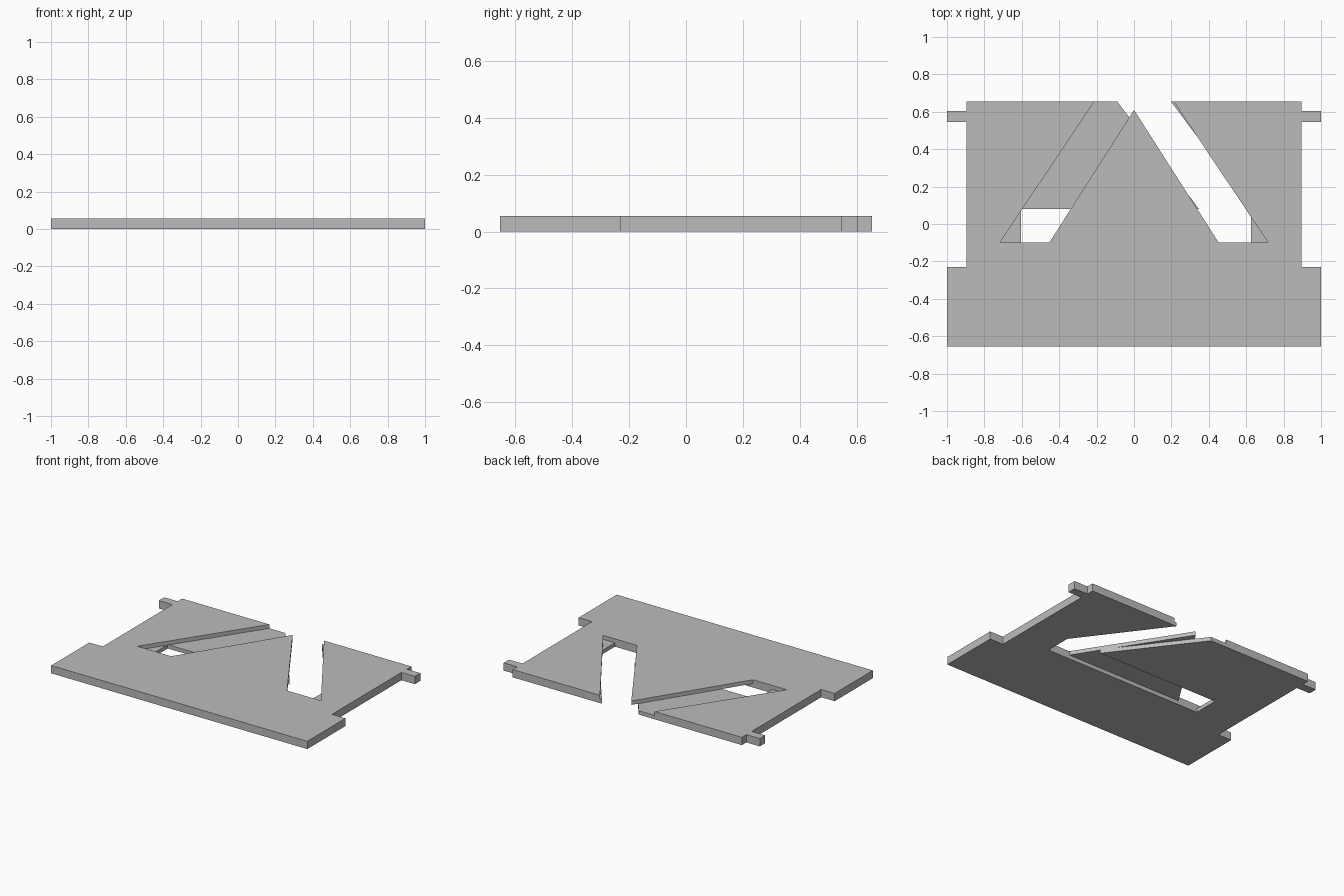
import bpy, bmesh

cube = bpy.data.objects.get("Cube")
if cube:
    bpy.data.objects.remove(cube, do_unlink=True)

THICK = 0.055
MID = THICK / 2
BACK = 0.655
OVER = 0.75   # cutters run past the back edge

grey = bpy.data.materials.new("plain_grey")
grey.use_nodes = True
colour = (0.5, 0.5, 0.5, 1)
grey.diffuse_color = colour
grey.node_tree.nodes["Principled BSDF"].inputs["Base Color"].default_value = colour


def prism(name, outline, z0, z1):
    """Extrude a flat outline from z0 to z1."""
    bm = bmesh.new()
    face = bm.faces.new([bm.verts.new((x, y, z0)) for x, y in outline])
    out = bmesh.ops.extrude_face_region(bm, geom=[face])
    verts = [v for v in out["geom"] if isinstance(v, bmesh.types.BMVert)]
    bmesh.ops.translate(bm, verts=verts, vec=(0, 0, z1 - z0))
    bmesh.ops.recalc_face_normals(bm, faces=bm.faces)
    mesh = bpy.data.meshes.new(name)
    bm.to_mesh(mesh)
    bm.free()
    mesh.materials.append(grey)
    obj = bpy.data.objects.new(name, mesh)
    bpy.context.collection.objects.link(obj)
    return obj


def cut(target, cutter):
    """Subtract the cutter and discard it."""
    mod = target.modifiers.new("cut", "BOOLEAN")
    mod.operation = "DIFFERENCE"
    mod.solver = "EXACT"
    mod.object = cutter
    bpy.context.view_layer.objects.active = target
    bpy.ops.object.modifier_apply(modifier=mod.name)
    bpy.data.objects.remove(cutter, do_unlink=True)


# Plate with a wide foot and two small side tabs, mirrored in x
half = [(1, -BACK), (1, -0.23), (0.895, -0.23), (0.895, 0.545),
        (1, 0.545), (1, 0.605), (0.895, 0.605), (0.895, BACK)]
plate = prism("slotted_plate", half + [(-x, y) for x, y in reversed(half)], 0, THICK)

# Upper half: two diagonal channels meeting at the back around a pointed tongue
leg = [(0.213, OVER), (0.213, BACK), (0.717, -0.1), (0.453, -0.1)]
upper = leg + [(0, 0.61)] + [(-x, y) for x, y in reversed(leg)]
cut(plate, prism("upper_channels", upper, MID, THICK + 0.02))

# Lower half: a crosswise channel joined to one diagonal channel
lower = [(-0.605, -0.1), (0.625, -0.1), (0.625, 0.085), (0.197, BACK), (0.197, OVER),
         (-0.09, OVER), (-0.09, BACK), (0.348, 0.08), (-0.605, 0.08)]
cut(plate, prism("lower_channels", lower, -0.02, MID))
